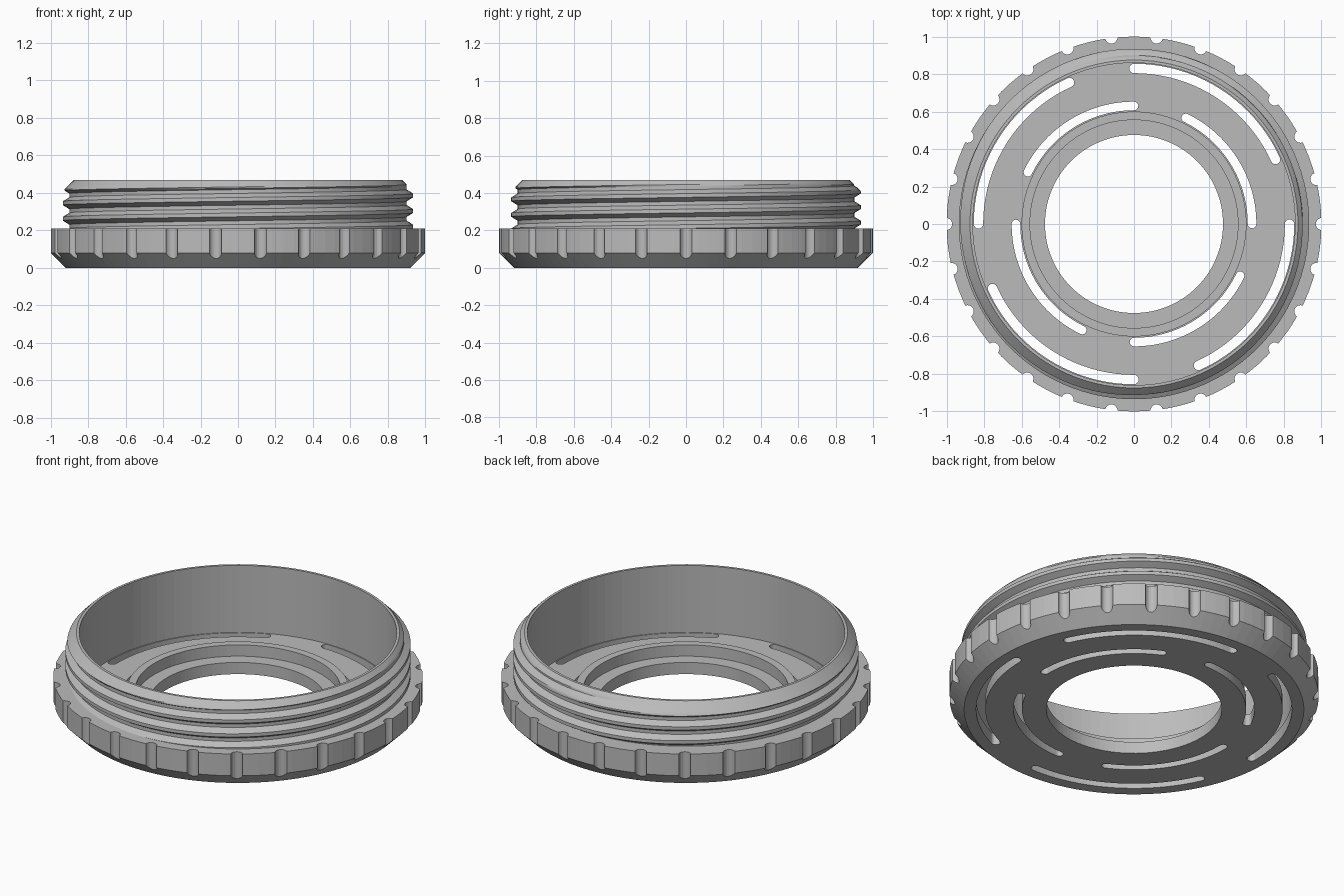
import bpy, bmesh
from math import sin, cos, pi, radians, tau

SEG = 104          # sides of every turned part
NOTCHES = 26
PITCH = 0.083
NECK_LOW, NECK_TOP = 0.21, 0.47

if "Cube" in bpy.data.objects:
    bpy.data.objects.remove(bpy.data.objects["Cube"], do_unlink=True)

grey = bpy.data.materials.new("plain grey")
grey.use_nodes = True
grey.diffuse_color = (0.5, 0.5, 0.5, 1)
grey.node_tree.nodes["Principled BSDF"].inputs["Base Color"].default_value = (0.5, 0.5, 0.5, 1)


def finish(bm, name):
    bmesh.ops.recalc_face_normals(bm, faces=bm.faces)
    mesh = bpy.data.meshes.new(name)
    bm.to_mesh(mesh)
    bm.free()
    mesh.materials.append(grey)
    obj = bpy.data.objects.new(name, mesh)
    bpy.context.collection.objects.link(obj)
    return obj


def polar(r, a, z=0.0):
    return (r * cos(a), r * sin(a), z)


def lathe(name, profile):
    """Turn a closed (radius, height) profile around z."""
    bm = bmesh.new()
    rings = [[bm.verts.new(polar(r, tau * i / SEG, z)) for r, z in profile] for i in range(SEG)]
    n = len(profile)
    for i in range(SEG):
        a, b = rings[i], rings[(i + 1) % SEG]
        for j in range(n):
            k = (j + 1) % n
            bm.faces.new((a[j], b[j], b[k], a[k]))
    return finish(bm, name)


def add_prism(bm, outline, low, high):
    lower = [bm.verts.new((x, y, low)) for x, y, _ in outline]
    upper = [bm.verts.new((x, y, high)) for x, y, _ in outline]
    bm.faces.new(lower[::-1])
    bm.faces.new(upper)
    n = len(outline)
    for i in range(n):
        j = (i + 1) % n
        bm.faces.new((lower[i], lower[j], upper[j], upper[i]))


def slot_outline(radius, half, start, end, steps=20, cap=8):
    """Curved slot with round ends, angles in degrees."""
    a0, a1 = radians(start), radians(end)
    arc = [a0 + (a1 - a0) * i / steps for i in range(steps + 1)]
    pts = [polar(radius + half, a) for a in arc]
    for centre, turn in ((a1, 0), (a0, pi)):
        cx, cy, _ = polar(radius, centre)
        for i in range(1, cap):
            dx, dy, _ = polar(half, centre + turn + pi * i / cap)
            pts.append((cx + dx, cy + dy, 0))
        if turn == 0:
            pts += [polar(radius - half, a) for a in reversed(arc)]
    return pts


def cut(target, cutter):
    cutter.hide_render = True
    cutter.hide_set(True)
    mod = target.modifiers.new(cutter.name, "BOOLEAN")
    mod.operation = "DIFFERENCE"
    mod.solver = "EXACT"
    mod.object = cutter


# Body: chamfered grip ring, cup wall, floor and raised inner ring
body = lathe("ring_body", [
    (0.475, 0), (0.92, 0), (1, 0.08), (1, NECK_LOW), (0.875, NECK_LOW),
    (0.875, NECK_TOP), (0.86, NECK_TOP), (0.86, 0.07), (0.6, 0.07),
    (0.6, 0.137), (0.555, 0.137), (0.555, 0.07), (0.475, 0.07)])

# Grip notches around the rim
bm = bmesh.new()
for i in range(NOTCHES):
    cx, cy, _ = polar(1.003, tau * i / NOTCHES)
    circle = [polar(0.033, tau * j / 20) for j in range(20)]
    add_prism(bm, [(cx + x, cy + y, 0) for x, y, _ in circle], -0.1, 0.3)
cut(body, finish(bm, "notch_cutter"))

# Two rings of four curved slots through the floor
bm = bmesh.new()
for quarter in range(0, 360, 90):
    add_prism(bm, slot_outline(0.63, 0.023, quarter, quarter + 64), -0.1, 0.1)
    add_prism(bm, slot_outline(0.83, 0.025, quarter - 65.5, quarter), -0.1, 0.1)
cut(body, finish(bm, "slot_cutter"))


# Threaded neck: helical ridge trimmed by the top chamfer
def thread_radius(phase, z):
    u = abs((phase + 0.5) % 1 - 0.5)
    ridge = 0.935 - 0.035 * min(max((u - 0.12) / 0.26, 0), 1)
    return min(ridge, 0.875 + NECK_TOP - z)


STEPS = (0, 0.12, 0.2, 0.29, 0.38, 0.5, 0.62, 0.71, 0.8, 0.88)
phases = [turn + s for turn in range(-3, 4) for s in STEPS]
bm = bmesh.new()
columns = []
for i in range(SEG + 1):
    a = tau * i / SEG
    crest = 0.345 + PITCH * (a - pi) / tau
    column = []
    for p in phases:
        z = min(max(crest + p * PITCH, NECK_LOW), NECK_TOP)
        column.append(bm.verts.new(polar(thread_radius((z - crest) / PITCH, z), a, z)))
    columns.append(column)
for a, b in zip(columns, columns[1:]):
    for j in range(len(phases) - 1):
        bm.faces.new((a[j], b[j], b[j + 1], a[j + 1]))
bmesh.ops.remove_doubles(bm, verts=bm.verts, dist=0.0002)
neck = finish(bm, "threaded_neck")

bpy.ops.object.select_all(action="DESELECT")
neck.select_set(True)
bpy.context.view_layer.objects.active = neck
bpy.ops.object.shade_smooth_by_angle(angle=radians(25))
